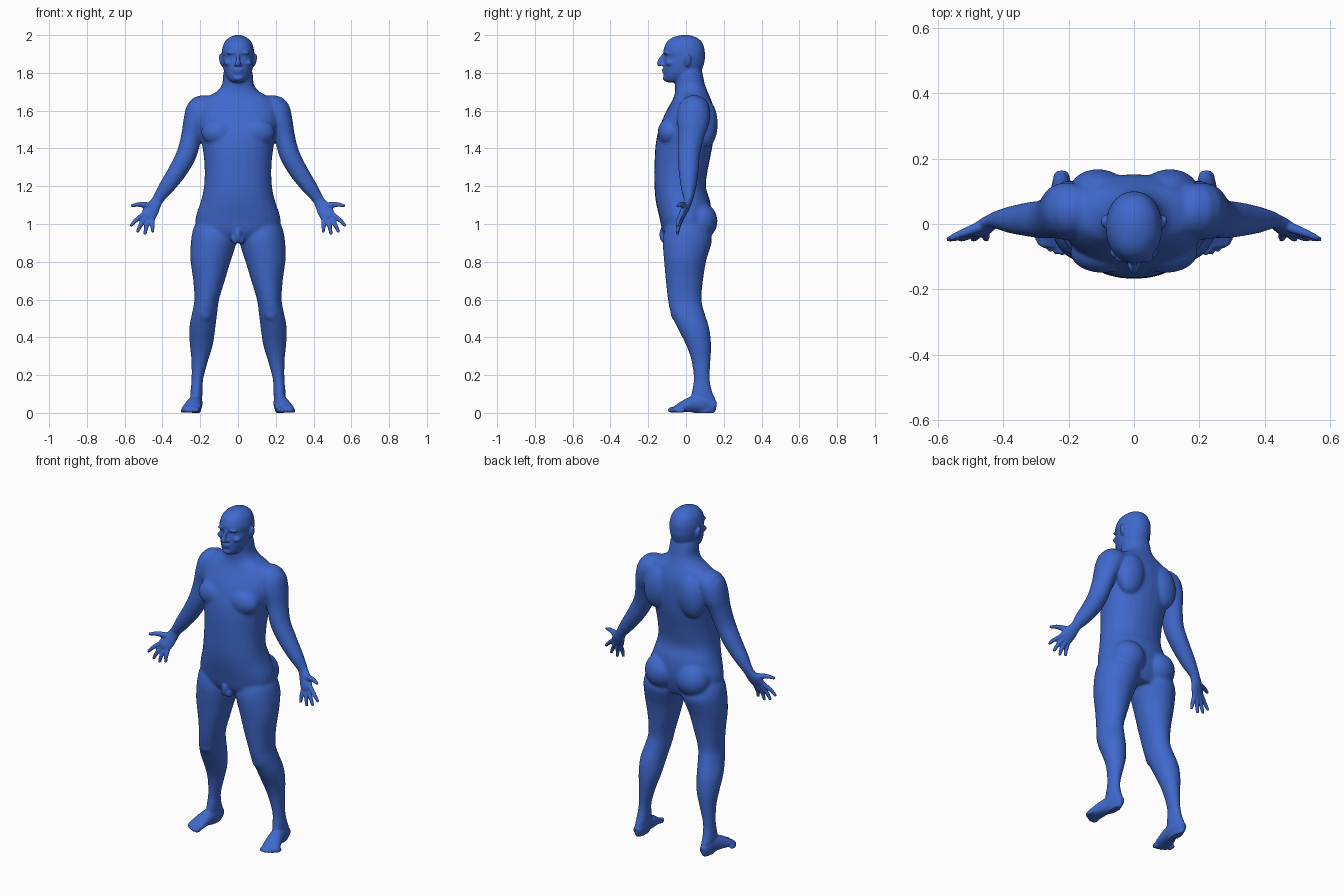
import bpy, bmesh, math
from mathutils import Vector, Matrix

bm = bmesh.new()
N = 28


def spline(rows, steps=4):
    # Catmull-Rom resampling of section rows
    out = []
    for i in range(len(rows) - 1):
        p = [rows[max(0, min(len(rows) - 1, i + k))] for k in (-1, 0, 1, 2)]
        for s in range(steps):
            t = s / steps
            out.append([0.5 * (2 * b + (c - a) * t + (2 * a - 5 * b + 4 * c - d) * t * t
                               + (3 * b - a - 3 * c + d) * t ** 3) for a, b, c, d in zip(*p)])
    return out + [list(rows[-1])]


def loft(rows, side=1, ref=None, power=2.0):
    # rows: x, y, z, half width, half depth; ref None keeps the rings level
    rows = spline(rows)
    pts = [Vector((r[0] * side, r[1], r[2])) for r in rows]
    rings = []
    for i, r in enumerate(rows):
        u, v = Vector((1, 0, 0)), Vector((0, 1, 0))
        if ref:
            t = (pts[min(i + 1, len(pts) - 1)] - pts[max(i - 1, 0)]).normalized()
            v = Vector(ref)
            v = (v - t * v.dot(t)).normalized()
            u = v.cross(t)
        ring = []
        for k in range(N):
            c, s = math.cos(math.tau * k / N), math.sin(math.tau * k / N)
            c = math.copysign(abs(c) ** (2 / power), c)
            s = math.copysign(abs(s) ** (2 / power), s)
            ring.append(bm.verts.new(pts[i] + u * c * max(r[3], .002) + v * s * max(r[4], .002)))
        rings.append(ring)
    for a, b in zip(rings, rings[1:]):
        for k in range(N):
            bm.faces.new((a[k], a[(k + 1) % N], b[(k + 1) % N], b[k]))
    bm.faces.new(rings[0])
    bm.faces.new(rings[-1])


def levels(rows, side=1, power=2.0):
    # rows: z, x min, x max, y front, y back
    loft([((a + b) / 2, (f + k) / 2, z, (b - a) / 2, (k - f) / 2)
          for z, a, b, f, k in rows], side, None, power)


def blob(c, r, side=1, tilt=0):
    m = (Matrix.Translation((c[0] * side, c[1], c[2])) @ Matrix.Rotation(tilt * side, 4, 'Y')
         @ Matrix.Diagonal((*r, 1)))
    bmesh.ops.create_uvsphere(bm, u_segments=24, v_segments=14, radius=1, matrix=m)


# Torso and neck
torso = [(.90, .16, -.08, .10), (.95, .215, -.12, .12), (1.03, .225, -.14, .135),
         (1.12, .197, -.16, .128), (1.2, .18, -.167, .105), (1.3, .177, -.167, .118),
         (1.4, .187, -.163, .138), (1.48, .205, -.15, .148), (1.56, .22, -.122, .152),
         (1.62, .215, -.092, .146), (1.665, .18, -.068, .13), (1.70, .115, -.058, .115),
         (1.74, .084, -.058, .10), (1.80, .077, -.06, .087), (1.86, .06, -.05, .07)]
levels([(z, -w, w, f, k) for z, w, f, k in torso], power=2.2)

# Head
head = [(1.75, .02, -.10, -.03), (1.757, .04, -.11, .0), (1.775, .057, -.117, .04),
        (1.80, .071, -.118, .075), (1.83, .079, -.119, .09), (1.865, .084, -.117, .099),
        (1.885, .085, -.112, .1), (1.905, .086, -.119, .1), (1.93, .083, -.117, .097),
        (1.965, .07, -.1, .083), (1.988, .045, -.07, .055), (2.0, .015, -.025, .015)]
levels([(z, -w, w, f, k) for z, w, f, k in head], power=2.1)

# Nose, lips and chin
loft([(0, -.108, 1.905, .008, .01), (0, -.125, 1.88, .009, .014),
      (0, -.138, 1.853, .014, .016), (0, -.132, 1.84, .014, .014)], ref=(0, 1, 0))
blob((0, -.119, 1.816), (.026, .009, .006))
blob((0, -.117, 1.803), (.022, .009, .006))
blob((0, -.109, 1.772), (.025, .014, .014))

# Groin
blob((0, -.115, .945), (.02, .026, .045))

for s in (1, -1):
    # Face details and ears
    blob((.034, -.103, 1.907), (.027, .016, .008), s, .15)
    blob((.033, -.093, 1.884), (.014, .014, .011), s)
    blob((.052, -.085, 1.852), (.022, .022, .016), s)
    blob((.014, -.124, 1.843), (.008, .011, .008), s)
    blob((.089, .008, 1.867), (.01, .02, .034), s, .2)

    # Chest, shoulder blade, buttock and groin volumes
    blob((.095, -.088, 1.485), (.1, .062, .075), s)
    blob((.11, .105, 1.53), (.085, .063, .13), s, -.15)
    blob((.105, .075, 1.015), (.1, .092, .1), s)
    blob((.017, -.105, .92), (.017, .025, .027), s)

    # Arm
    loft([(.13, .045, 1.605, .06, .07), (.19, .042, 1.60, .083, .085),
          (.225, .037, 1.54, .066, .085), (.245, .028, 1.47, .055, .07),
          (.272, .015, 1.37, .054, .06), (.32, .014, 1.28, .05, .053),
          (.375, .013, 1.2, .042, .042), (.41, .013, 1.15, .033, .03),
          (.43, .012, 1.122, .029, .022)], s, (0, 1, 0))
    # Palm
    loft([(.42, .014, 1.135, .028, .023), (.442, .004, 1.1, .034, .021),
          (.46, -.01, 1.07, .041, .019), (.476, -.024, 1.043, .04, .016),
          (.484, -.03, 1.03, .032, .01)], s, (0, 1, 0))
    # Fingers and thumb
    for a, b, tip in (((.497, 1.055), (.54, 1.02), (.57, .988)),
                      ((.486, 1.04), (.515, .995), (.534, .955)),
                      ((.47, 1.03), (.485, .985), (.493, .943)),
                      ((.452, 1.03), (.453, .99), (.451, .955))):
        loft([(a[0], -.022, a[1], .012, .013), (b[0], -.04, b[1], .0115, .0115),
              (tip[0], -.046, tip[1], .008, .008)], s, (0, 1, 0))
    loft([(.45, .0, 1.09, .02, .018), (.49, -.015, 1.1, .017, .015),
          (.53, -.03, 1.103, .012, .012), (.565, -.045, 1.095, .008, .008)], s, (0, 1, 0))

    # Leg
    levels([(1.04, .05, .2, -.08, .09), (.98, .02, .235, -.11, .12),
            (.92, .006, .248, -.123, .138), (.86, .02, .252, -.121, .124),
            (.8, .04, .251, -.116, .106), (.7, .07, .237, -.107, .09),
            (.6, .10, .231, -.096, .082), (.53, .11, .243, -.081, .098),
            (.45, .12, .258, -.045, .123), (.36, .133, .255, .0, .133),
            (.28, .157, .247, .028, .13), (.18, .184, .246, .041, .126),
            (.11, .188, .252, .03, .14), (.06, .191, .252, .025, .16),
            (.02, .195, .25, .03, .16), (0, .2, .245, .04, .15)], s)
    blob((.175, -.052, .535), (.042, .03, .05), s)
    # Foot
    loft([(.222, .155, .03, .022, .028), (.222, .1, .05, .034, .048),
          (.23, .04, .046, .04, .044), (.241, -.01, .034, .047, .032),
          (.249, -.045, .022, .05, .021), (.252, -.07, .016, .042, .014)], s, (0, 0, 1))
    # Toes
    for i in range(5):
        r = (.016, .012, .0115, .011, .011)[i]
        blob((.219 + .0185 * i, -.07 + .004 * i * i * .6, r), (r, .027, r), s)

bmesh.ops.recalc_face_normals(bm, faces=bm.faces)
mesh = bpy.data.meshes.new("human_body")
bm.to_mesh(mesh)
bm.free()
body = bpy.data.objects.new("human_body", mesh)
bpy.context.collection.objects.link(body)
bpy.context.view_layer.objects.active = body
body.select_set(True)

# Fuse all volumes into one skin
fuse = body.modifiers.new("fuse", 'REMESH')
fuse.mode = 'VOXEL'
fuse.voxel_size = .0052
fuse.use_smooth_shade = True
bpy.ops.object.modifier_apply(modifier=fuse.name)

# Blend the large muscles strongly, hands, feet and face lightly
group = body.vertex_groups.new(name="large_forms")
group.add([v.index for v in body.data.vertices
           if .1 < v.co.z < 1.75 and abs(v.co.x) < .41
           and not (abs(v.co.x) < .04 and v.co.y < -.07 and .88 < v.co.z < .99)], 1, 'REPLACE')
blend = body.modifiers.new("blend", 'SMOOTH')
blend.vertex_group = group.name
blend.factor, blend.iterations = .5, 24
soft = body.modifiers.new("soften", 'SMOOTH')
soft.factor, soft.iterations = .5, 4

material = bpy.data.materials.new("blue")
material.diffuse_color = (.05, .14, .6, 1)
body.data.materials.clear()
body.data.materials.append(material)
